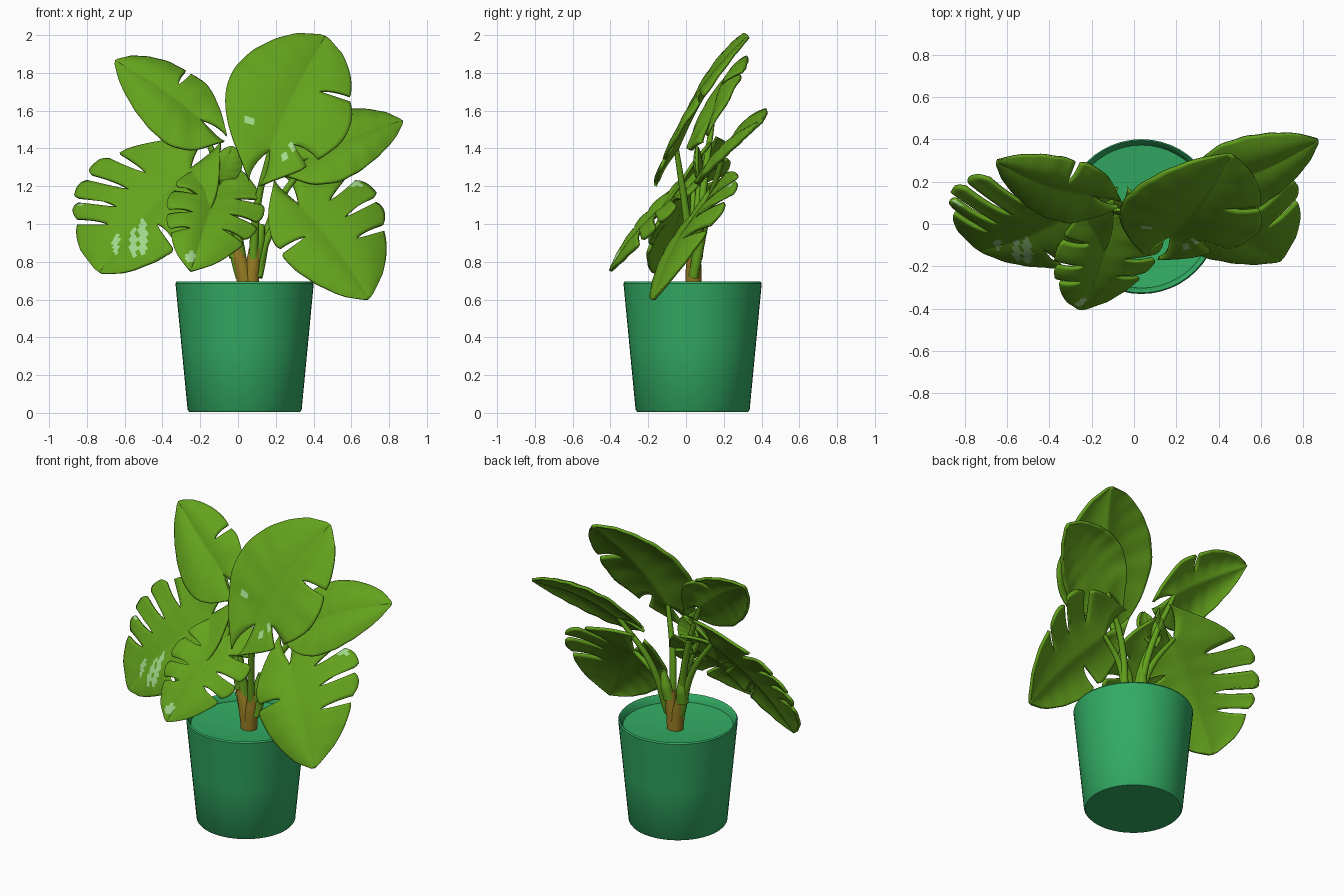
import bpy, bmesh
from math import sin, pi, sqrt
from mathutils import Vector

cube = bpy.data.objects.get("Cube")
if cube:
    bpy.data.objects.remove(cube, do_unlink=True)


def material(name, rgb):
    mat = bpy.data.materials.new(name)
    mat.use_nodes = True
    color = (*rgb, 1)
    mat.diffuse_color = color
    bsdf = next(n for n in mat.node_tree.nodes if n.type == 'BSDF_PRINCIPLED')
    bsdf.inputs["Base Color"].default_value = color
    bsdf.inputs["Roughness"].default_value = 0.6
    return mat


SHEEN = material("pale leaf sheen", (.36, .68, .26))
LEAF = material("leaf green", (.125, .36, .012))
POT = material("pot green", (.032, .41, .125))
BARK = material("stem brown", (.3, .195, .016))
FRONT = Vector((0, -1, 1))


def add_object(name, data, *mats):
    obj = bpy.data.objects.new(name, data)
    bpy.context.collection.objects.link(obj)
    for mat in mats:
        data.materials.append(mat)
    return obj


def mesh_object(name, bm, angle, *mats):
    mesh = bpy.data.meshes.new(name)
    bm.to_mesh(mesh)
    bm.free()
    obj = add_object(name, mesh, *mats)
    bpy.ops.object.select_all(action='DESELECT')
    obj.select_set(True)
    bpy.context.view_layer.objects.active = obj
    bpy.ops.object.shade_smooth_by_angle(angle=angle)
    return obj


def tidy(bm):
    bmesh.ops.remove_doubles(bm, verts=bm.verts, dist=.0008)
    bmesh.ops.recalc_face_normals(bm, faces=bm.faces)


def tube(name, points, radii, mat):
    curve = bpy.data.curves.new(name, 'CURVE')
    curve.dimensions = '3D'
    curve.bevel_depth = 1
    curve.bevel_resolution = 3
    curve.use_fill_caps = True
    spline = curve.splines.new('BEZIER')
    spline.bezier_points.add(len(points) - 1)
    for bp, co, r in zip(spline.bezier_points, points, radii):
        bp.co, bp.radius = co, r
        bp.handle_left_type = bp.handle_right_type = 'AUTO'
    return add_object(name, curve, mat)


# Pot with a recessed soil surface, spun from its profile
def build_pot():
    bm = bmesh.new()
    profile = [(0, .005), (.293, .005), (.302, .016), (.334, .35), (.366, .685),
               (.36, .695), (.35, .685), (.338, .645), (.2, .63), (0, .62)]
    verts = [bm.verts.new((r, 0, z)) for r, z in profile]
    edges = [bm.edges.new(pair) for pair in zip(verts, verts[1:])]
    bmesh.ops.spin(bm, geom=verts + edges, cent=(0, 0, 0), axis=(0, 0, 1),
                   angle=2 * pi, steps=48)
    tidy(bm)
    pot = mesh_object("pot", bm, .6, POT)
    pot.location = (.035, .035, 0)


# Half width of a heart-shaped blade, u running from base lobes to tip
def blade_width(u):
    v = min(max((u + .34) / 1.34, 0), 1)
    return max(sin(pi * v ** .75), 0) ** .7 * (1 - 2 * max(u - .87, 0))


# Opening of a slit, closed near the midrib and widest near the edge
def slit_gap(s, depth=.42):
    if s <= depth:
        return 0
    x = (s - depth) / (1 - depth)
    return .032 * sqrt(x) * (1 - .4 * x)


# Blade built from two halves of fingers, with slits left between them
def build_leaf(name, base, tip, sides, slits, bulge, shine):
    base, tip = Vector(base), Vector(tip)
    axis = tip - base
    spans = [Vector(edge) - (base + axis * .3) for edge in sides]
    normal = axis.cross(spans[0] - spans[1]).normalized()
    if normal.dot(FRONT) < 0:
        normal.negate()
    breaks = sorted({0, 1, *slits[0], *slits[1]})
    columns = 16
    bm = bmesh.new()
    for side, cuts in zip(spans, slits):

        def point(t, s, trim):
            u = t + s * (.3 * t * (1 - t) - .3 * (1 - t) ** 2)
            # Draw the base lobes together to close the notch
            width = blade_width(u) * (1 - .75 * (1 - t) ** 12)
            lift = sin(pi * max(u, 0)) * (1 - s * s) + .55 * width * sin(pi * s)
            lift += .15 * s * (1 - t) * sin(t * 40) - 3 * s * min(u, 0) ** 2
            return base + axis * u + side * (s * trim * width) + normal * lift * bulge

        for start, end in zip(breaks, breaks[1:]):
            rows = max(5, int((end - start) * 36))
            grid = []
            for i in range(rows + 1):
                f = i / rows
                line = []
                for j in range(columns + 1):
                    s = j / columns
                    lo = start + slit_gap(s) * (start in cuts)
                    hi = end - slit_gap(s) * (end in cuts)
                    # Round the outer corners of each finger
                    trim = 1
                    if start in cuts:
                        trim -= .08 * s * (1 - f) ** 4
                    if end in cuts:
                        trim -= .08 * s * f ** 4
                    line.append(bm.verts.new(point(lo + (hi - lo) * f, s, trim)))
                grid.append(line)
            for a, b in zip(grid, grid[1:]):
                for j in range(columns):
                    bm.faces.new((a[j], a[j + 1], b[j + 1], b[j]))
    tidy(bm)
    if sum(f.normal.dot(normal) * f.calc_area() for f in bm.faces) < 0:
        bmesh.ops.reverse_faces(bm, faces=bm.faces)
    # Pale glossy patches on the upper face only
    for f in bm.faces:
        c = f.calc_center_median()
        f.material_index = 1
        for x, z, w, h in shine:
            if ((c.x - x) / w) ** 2 + ((c.z - z) / h) ** 2 < 1:
                f.material_index = 0
    leaf = mesh_object(name, bm, 1.0, SHEEN, LEAF)
    solid = leaf.modifiers.new("thickness", 'SOLIDIFY')
    solid.thickness = .018
    solid.offset = 0
    solid.material_offset = 1
    solid.material_offset_rim = 1


build_pot()

# Leaves: base, tip, widest point of each half, slits of each half
LEAVES = {
    "top_leaf": ((.17, -.05, 1.39), (.46, .33, 1.99),
                 ((-.02, .15, 1.83), (.61, -.01, 1.53)), ((), (.13, .5))),
    "upper_right_leaf": ((-.2, .14, 1.55), (-.65, .3, 1.86),
                         ((-.27, .31, 1.82), (-.43, .04, 1.46)), ((.34,), ())),
    "far_right_leaf": ((-.25, .08, 1.29), (-.73, -.12, .74),
                       ((-.84, .2, 1.24), (-.25, -.19, .92)),
                       ((.2, .34, .48, .62), (.25, .45))),
    "front_leaf": ((-.1, .04, 1.2), (-.25, -.4, .75),
                   ((-.38, -.15, 1.11), (.12, -.15, .99)),
                   ((.24, .42, .58), (.2, .36, .52))),
    "lower_left_leaf": ((.32, .1, 1.1), (.69, -.17, .6),
                        ((.76, .23, 1.13), (.25, -.12, .8)),
                        ((.18, .34, .52), (.3,))),
    "back_left_leaf": ((.37, .19, 1.34), (.87, .4, 1.54),
                       ((.47, .4, 1.59), (.6, .09, 1.25)), ((), ())),
    "young_leaf": ((-.09, .07, 1.23), (-.03, .06, 1.41),
                   ((-.14, .08, 1.32), (.02, .06, 1.3)), ((), ())),
}
# Glossy patches: centre x, centre z, half width, half height
SHINE = {
    "top_leaf": ((.3, 1.41, .025, .025), (.24, 1.35, .02, .02),
                 (.05, 1.54, .04, .014)),
    "far_right_leaf": ((-.645, .89, .018, .06), (-.55, .9, .018, .08),
                       (-.5, .93, .024, .09), (-.83, 1.11, .025, .015)),
    "front_leaf": ((-.25, .82, .03, .03),),
    "lower_left_leaf": ((.62, 1.21, .035, .015),),
}
for name, (base, tip, sides, slits) in LEAVES.items():
    build_leaf(name, base, tip, sides, slits,
               .012 if name == "young_leaf" else .035, SHINE.get(name, ()))
    # Leaf stalk curving out from the crown to the base of its blade
    root = Vector((.05 + base[0] * .15, .04, .72))
    end = Vector(base)
    middle = root.lerp(end, .5) + Vector((-base[0] * .12, 0, .04))
    tube(name + "_stalk", (root, middle, end), (.026, .02, .014), LEAF)

# Woody stems rising from the soil, with green sheaths above
for name, x in (("right_stem", -.01), ("left_stem", .09)):
    foot = (.05 + x * .1, .04, .6)
    tube(name, (foot, (.03 + x * .5, .04, .75), (x, .045, .87)),
         (.046, .042, .034), BARK)
    tube(name + "_sheath", ((x, .05, .82), (x * 1.2, .06, .9), (x * 1.4, .06, 1)),
         (.038, .036, .016), LEAF)
